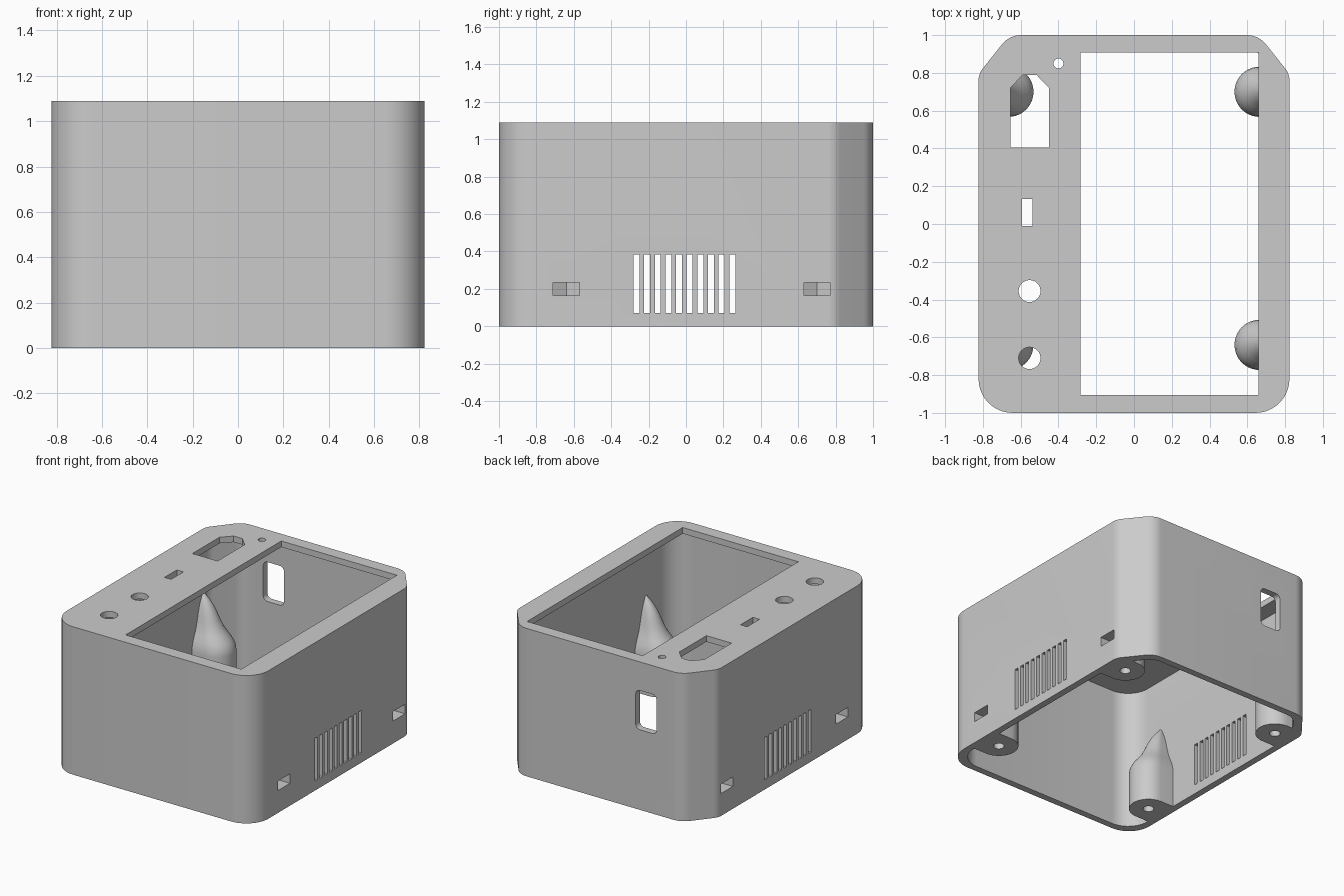
import bpy, bmesh, math
from mathutils import Vector

if "Cube" in bpy.data.objects:
    bpy.data.objects.remove(bpy.data.objects["Cube"], do_unlink=True)

HEIGHT, WALL = 1.09, 0.05

grey = bpy.data.materials.new("plain_grey")
grey.use_nodes = True
grey.diffuse_color = (0.6, 0.6, 0.6, 1)
grey.node_tree.nodes["Principled BSDF"].inputs["Base Color"].default_value = (0.6, 0.6, 0.6, 1)


def fillet(corners, segments=10):
    """Round each (x, y, radius) corner of a polygon."""
    out = []
    n = len(corners)
    for i, (x, y, r) in enumerate(corners):
        p = Vector((x, y))
        a = (Vector(corners[i - 1][:2]) - p).normalized()
        b = (Vector(corners[(i + 1) % n][:2]) - p).normalized()
        half = a.angle(b) / 2
        centre = p + (a + b).normalized() * (r / math.sin(half))
        start = (p + a * (r / math.tan(half)) - centre).normalized()
        end = (p + b * (r / math.tan(half)) - centre).normalized()
        for k in range(segments + 1):
            t = k / segments
            out.append(centre + start.slerp(end, t).normalized() * r)
    return out


def loft(name, rings):
    """Closed solid through rings of equal point count."""
    bm = bmesh.new()
    rows = [[bm.verts.new(p) for p in ring] for ring in rings]
    n = len(rows[0])
    for lower, upper in zip(rows, rows[1:]):
        for i in range(n):
            j = (i + 1) % n
            bm.faces.new((lower[i], lower[j], upper[j], upper[i]))
    bm.faces.new(rows[0])
    bm.faces.new(rows[-1])
    bmesh.ops.recalc_face_normals(bm, faces=bm.faces)
    mesh = bpy.data.meshes.new(name)
    bm.to_mesh(mesh)
    bm.free()
    mesh.materials.append(grey)
    obj = bpy.data.objects.new(name, mesh)
    bpy.context.collection.objects.link(obj)
    return obj


def prism(name, points, low, high):
    return loft(name, [[(p[0], p[1], z) for p in points] for z in (low, high)])


def box(name, x0, x1, y0, y1, z0, z1):
    return prism(name, [(x0, y0), (x1, y0), (x1, y1), (x0, y1)], z0, z1)


def circle(x, y, r, n=32):
    return [(x + r * math.cos(math.tau * k / n), y + r * math.sin(math.tau * k / n)) for k in range(n)]


def combine(target, tool, operation="DIFFERENCE"):
    tool.hide_render = True
    mod = target.modifiers.new(tool.name, "BOOLEAN")
    mod.operation, mod.solver, mod.object = operation, "EXACT", tool
    bpy.context.view_layer.objects.active = target
    bpy.ops.object.modifier_apply(modifier=mod.name)
    bpy.data.objects.remove(tool, do_unlink=True)


# Outer shell: round front corners, softened chamfers at the back
half_outline = [(0.823, -1, 0.18), (0.823, 0.795, 0.1), (0.66, 1, 0.13)]
outline = fillet(half_outline + [(-x, y, r) for x, y, r in reversed(half_outline)])
case = prism("case_shell", outline, 0, HEIGHT)

# Hollow interior, open underneath
inner = [(p.x * (0.823 - WALL) / 0.823, p.y * (1 - WALL)) for p in outline]
combine(case, prism("cavity", inner, -0.2, HEIGHT - 0.045))

# Corner screw posts with a bell-shaped taper running into the wall
PROFILE = [(0, 1), (0.27, 1), (0.31, 0.97), (0.35, 0.88), (0.39, 0.75), (0.43, 0.63),
           (0.48, 0.53), (0.53, 0.44), (0.58, 0.33), (0.62, 0.21), (0.66, 0.06)]
POST_X, POST_R, ANCHOR = 0.665, 0.133, 0.785
posts = [(side, y) for side in (-1, 1) for y in (-0.64, 0.7)]
for side, y in posts:
    section = [(ANCHOR, POST_R)]
    for k in range(21):
        a = math.pi / 2 + math.pi * k / 20
        section.append((POST_X + POST_R * math.cos(a), POST_R * math.sin(a)))
    section.append((ANCHOR, -POST_R))
    rings = [[(side * (ANCHOR + (px - ANCHOR) * s), y + py * s, z) for px, py in section]
             for z, s in PROFILE]
    combine(case, loft("screw_post", rings), "UNION")

# Screw holes and side-loaded nut pockets in the posts
for side, y in posts:
    combine(case, prism("screw_hole", circle(side * POST_X, y, 0.037, 24), -0.1, 0.3))
    pocket = [(0.95, -0.07), (0.625, -0.07), (0.585, 0), (0.625, 0.07), (0.95, 0.07)]
    combine(case, prism("nut_pocket", [(side * px, y + py) for px, py in pocket], 0.165, 0.235))

# Ventilation slots through both side walls
for i in range(10):
    y = -0.265 + 0.057 * i
    combine(case, box("vent_slot", -1, 1, y - 0.016, y + 0.016, 0.07, 0.385))

# Rounded window in the back wall
window = fillet([(-0.46, 0.59, 0.035), (-0.29, 0.59, 0.035), (-0.29, 0.88, 0.035), (-0.46, 0.88, 0.035)], 6)
combine(case, loft("back_window", [[(p.x, y, p.y) for p in window] for y in (0.85, 1.1)]))

# Openings in the top plate
LOW, HIGH = 0.95, 1.2
combine(case, box("main_opening", -0.283, 0.66, -0.904, 0.908, LOW, HIGH))
socket = [(-0.655, 0.405), (-0.45, 0.405), (-0.45, 0.72), (-0.517, 0.79), (-0.588, 0.79), (-0.655, 0.72)]
combine(case, prism("socket_opening", socket, LOW, HIGH))
combine(case, box("switch_slot", -0.592, -0.538, -0.01, 0.133, LOW, HIGH))
for x, y, r in ((-0.4, 0.85, 0.026), (-0.553, -0.355, 0.058), (-0.553, -0.71, 0.058)):
    combine(case, prism("round_hole", circle(x, y, r), LOW, HIGH))

# Smooth curved areas, keep edges sharp
bpy.ops.object.select_all(action="DESELECT")
case.select_set(True)
bpy.context.view_layer.objects.active = case
bpy.ops.object.shade_smooth_by_angle(angle=math.radians(25))
